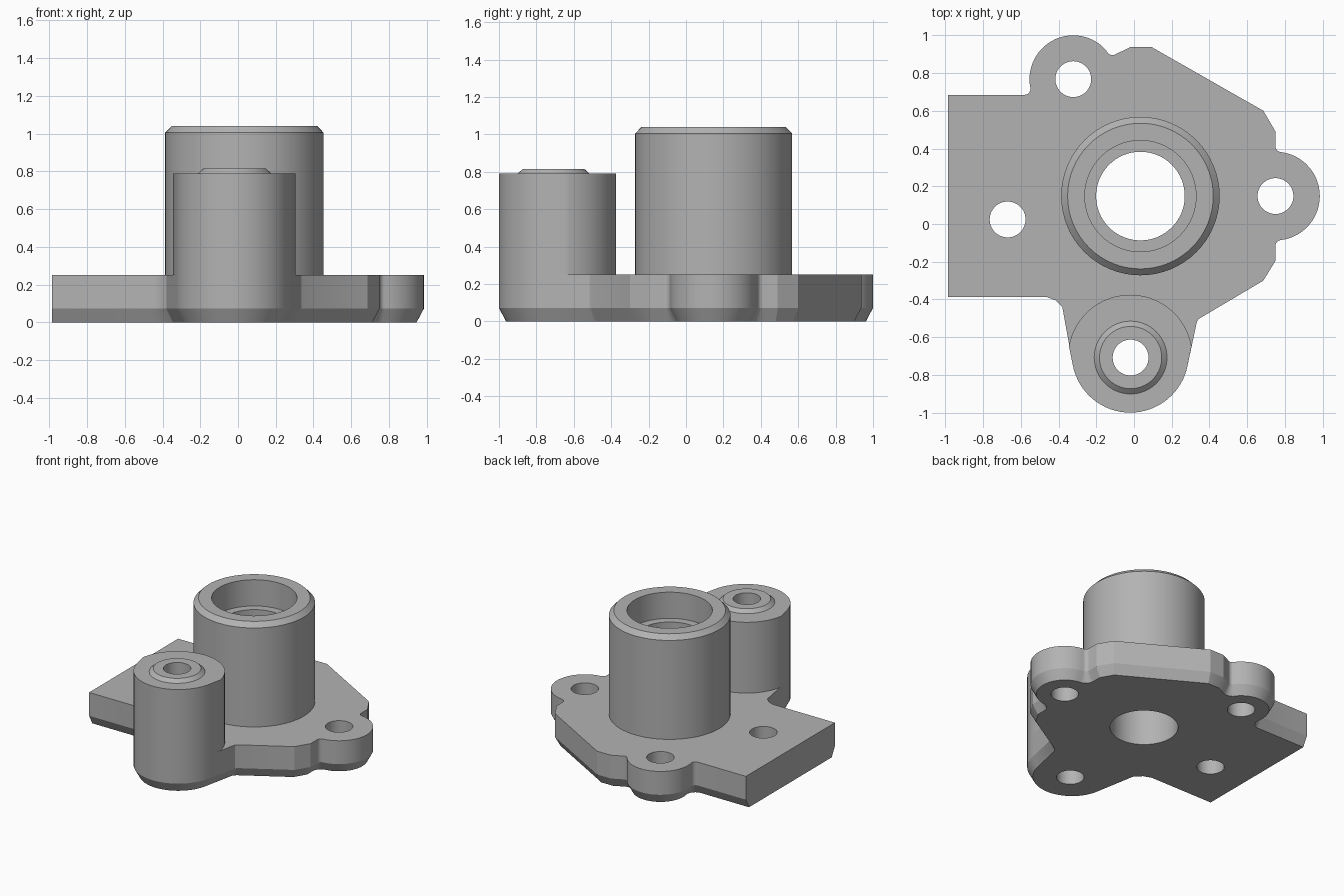
import bpy, bmesh
from math import cos, sin, radians, tau
from mathutils import Vector

cube = bpy.data.objects.get("Cube")
if cube:
    bpy.data.objects.remove(cube, do_unlink=True)

metal = bpy.data.materials.new("cast grey")
metal.use_nodes = True
grey = (0.45, 0.45, 0.45, 1)
metal.diffuse_color = grey
metal.node_tree.nodes["Principled BSDF"].inputs["Base Color"].default_value = grey

PLATE_TOP, BOSS_TOP, SIDES = 0.25, 0.79, 64
HOLE, BORE = 0.095, 0.235
bore_at, boss_at = (0.034, 0.148), (-0.018, -0.708)
ear_side, ear_back, rear_hole = (0.75, 0.148), (-0.322, 0.768), (-0.67, 0.024)


def arc(c, r, a0, a1, n):
    angles = [radians(a0 + (a1 - a0) * i / n) for i in range(n + 1)]
    return [(c[0] + r * cos(a), c[1] + r * sin(a)) for a in angles]


def circle(c, r):
    return arc(c, r, 0, 360, SIDES)[:-1]


def inset(points, d):
    """Move a counter-clockwise outline inward, keeping the flat left end in place."""
    result = []
    for i, p in enumerate(points):
        p = Vector(p)
        a = (p - Vector(points[i - 1])).normalized()
        b = (Vector(points[(i + 1) % len(points)]) - p).normalized()
        n1, n2 = Vector((-a.y, a.x)), Vector((-b.y, b.x))
        move = (n1 + n2) * d / (1 + n1.dot(n2))
        if p.x < -0.98:
            move.x = 0
        result.append(tuple(p + move))
    return result


def ring(bm, points, z):
    return [bm.verts.new((x, y, z)) for x, y in points]


def bridge(bm, low, high):
    n = len(low)
    for i in range(n):
        j = (i + 1) % n
        bm.faces.new((low[i], low[j], high[j], high[i]))


def cap(bm, loops, up):
    """Fill an outline with holes by a flat face set."""
    edges = []
    for loop in loops:
        for i, v in enumerate(loop):
            pair = (loop[i - 1], v)
            edges.append(bm.edges.get(pair) or bm.edges.new(pair))
    bmesh.ops.triangle_fill(bm, edges=edges, use_beauty=True, normal=(0, 0, up))


def finish(name, bm, recalc=True):
    if recalc:
        bmesh.ops.recalc_face_normals(bm, faces=bm.faces[:])
    mesh = bpy.data.meshes.new(name)
    bm.to_mesh(mesh)
    bm.free()
    mesh.materials.append(metal)
    obj = bpy.data.objects.new(name, mesh)
    bpy.context.collection.objects.link(obj)
    bpy.ops.object.select_all(action="DESELECT")
    obj.select_set(True)
    bpy.context.view_layer.objects.active = obj
    bpy.ops.object.shade_smooth_by_angle(angle=radians(25))
    return obj


def lathe(name, centre, profile):
    """Turn a profile listed from the outside bottom over the top and into the bore."""
    bm = bmesh.new()
    rings = [ring(bm, circle(centre, r), z) for r, z in profile]
    for low, high in zip(rings, rings[1:]):
        bridge(bm, low, high)
    finish(name, bm, recalc=False)


# Mounting plate outline with rounded ears and small fillets
front_nose = arc((-0.02, -0.69), 0.31, 190, 350, 32)
outline = [(-0.985, -0.388), (-0.46, -0.388), (-0.415, -0.405), (-0.38, -0.44)]
outline += front_nose
outline += [(0.334, -0.515), (0.345, -0.502), (0.686, -0.3), (0.75, -0.195)]
outline += arc((0.781, -0.116), 0.031, 180, 96.7, 6)
outline += arc(ear_side, 0.235, -83.3, 83.3, 28)[1:]
outline += arc((0.781, 0.412), 0.031, 263.3, 180, 6)[1:]
outline += [(0.75, 0.49), (0.686, 0.6), (0.095, 0.937), (-0.02, 0.937)]
outline += arc((-0.115, 0.925), 0.03, 299, 217.2, 6)
outline += arc(ear_back, 0.232, 37.2, 191.7, 28)[1:]
outline += arc((-0.579, 0.715), 0.03, 11.7, -90, 6)[1:]
outline += [(-0.985, 0.685)]

# Mounting plate with bevelled underside and through holes
bm = bmesh.new()
bottom = ring(bm, inset(outline, 0.038), 0)
middle = ring(bm, outline, 0.072)
top = ring(bm, outline, PLATE_TOP)
bridge(bm, bottom, middle)
bridge(bm, middle, top)
lows, highs = [bottom], [top]
for centre, r in ((bore_at, BORE), (boss_at, HOLE), (ear_side, HOLE),
                  (ear_back, HOLE), (rear_hole, HOLE)):
    lows.append(ring(bm, circle(centre, r), 0))
    highs.append(ring(bm, circle(centre, r), PLATE_TOP))
    bridge(bm, lows[-1], highs[-1])
cap(bm, lows, -1)
cap(bm, highs, 1)
finish("mounting_plate", bm)

# Front boss standing flush with the plate nose
bm = bmesh.new()
shape = arc((-0.02, -0.705), 0.33, 10, 170, 36) + front_nose
low, high = ring(bm, shape, PLATE_TOP), ring(bm, shape, BOSS_TOP)
bridge(bm, low, high)
cap(bm, [high, ring(bm, circle(boss_at, 0.193), BOSS_TOP)], 1)
finish("front_boss", bm)

# Raised seat and bore of the front boss
lathe("boss_seat", boss_at, [(0.193, BOSS_TOP), (0.165, 0.815), (HOLE, 0.815),
                             (HOLE, PLATE_TOP)])

# Main tube with bevelled rim and stepped bore
lathe("main_tube", bore_at, [(0.42, PLATE_TOP), (0.42, 1.005), (0.386, 1.04),
                             (0.295, 1.04), (0.295, 0.84), (BORE, 0.84),
                             (BORE, PLATE_TOP)])
